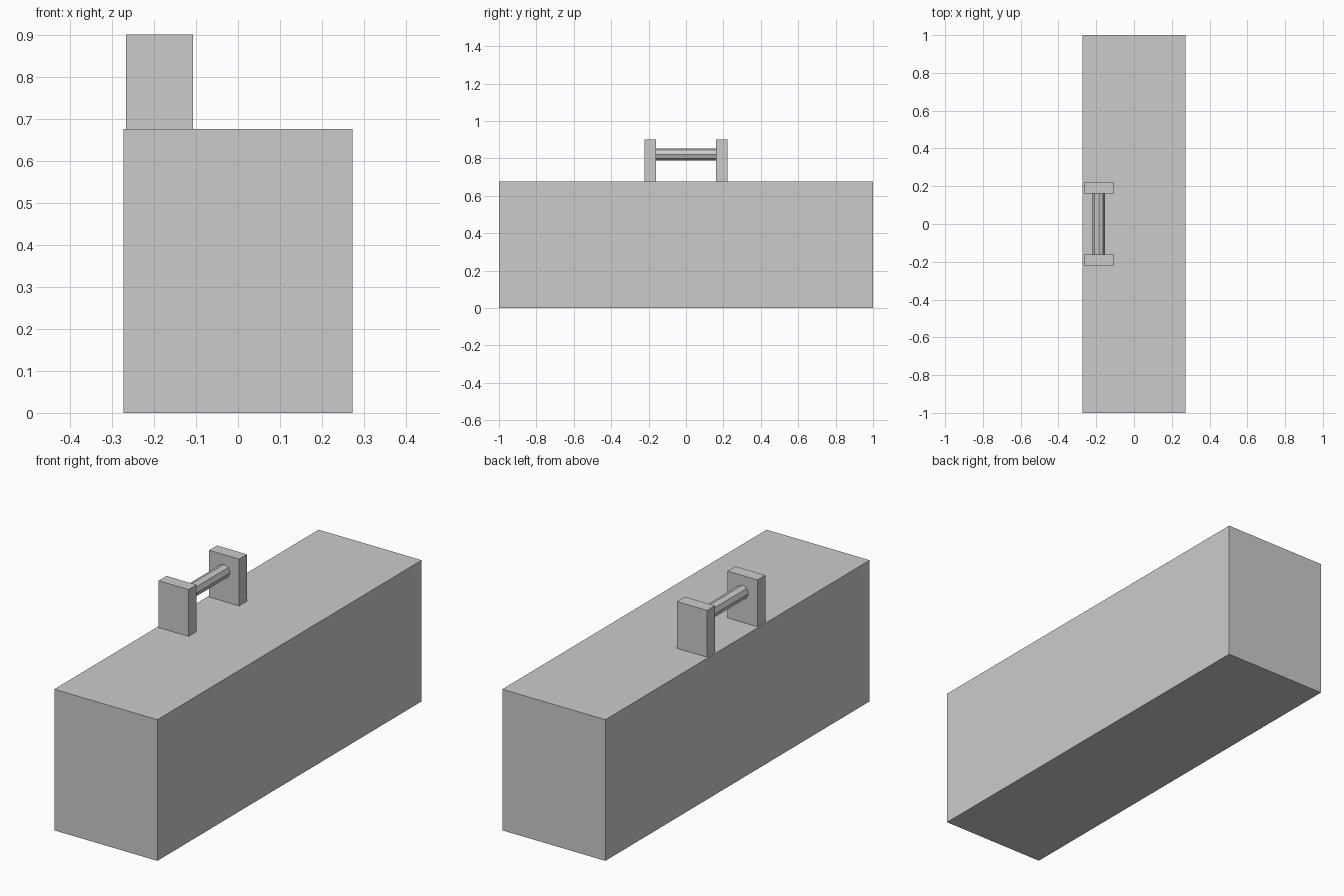
import bpy
from math import pi

if "Cube" in bpy.data.objects:
    bpy.data.objects.remove(bpy.data.objects["Cube"])


def box(name, lo, hi):
    bpy.ops.mesh.primitive_cube_add(size=1, location=[(a + b) / 2 for a, b in zip(lo, hi)])
    ob = bpy.context.object
    ob.name = name
    ob.scale = [b - a for a, b in zip(lo, hi)]
    bpy.ops.object.transform_apply(location=False, rotation=False, scale=True)
    return ob


# main block
TOP = 0.676
box("body", (-0.273, -1, 0), (0.273, 1, TOP))

# pair of upright plates near the left edge
X0, X1 = -0.266, -0.107
INNER, OUTER = 0.161, 0.221
box("front_bracket", (X0, -OUTER, TOP), (X1, -INNER, 0.9))
box("back_bracket", (X0, INNER, TOP), (X1, OUTER, 0.9))

# eight-sided rod between the plates
bpy.ops.mesh.primitive_cylinder_add(vertices=8, radius=0.032, depth=2 * INNER,
                                    location=((X0 + X1) / 2, 0, 0.822),
                                    rotation=(pi / 2, 0, 0))
bpy.context.object.name = "handle_rod"
